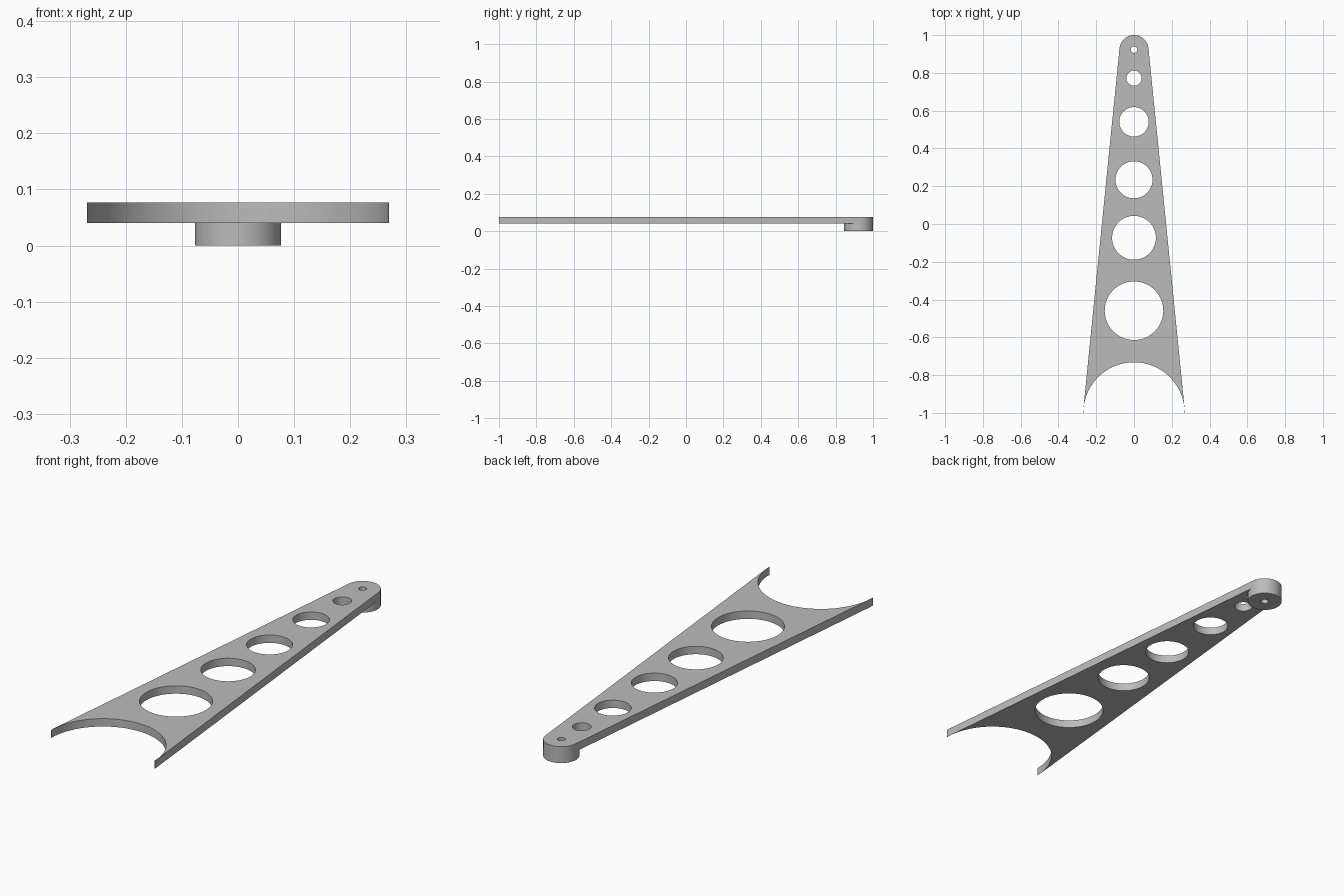
import bpy, bmesh
from math import sin, cos, asin, pi

if "Cube" in bpy.data.objects:
    bpy.data.objects.remove(bpy.data.objects["Cube"], do_unlink=True)

grey = bpy.data.materials.new("plain grey")
grey.use_nodes = True
colour = (0.5, 0.5, 0.5, 1)
grey.diffuse_color = colour
grey.node_tree.nodes["Principled BSDF"].inputs["Base Color"].default_value = colour

WIDE_Y, TIP_Y = -1.0, 0.923
WIDE_R, TIP_R, SCOOP_R = 0.269, 0.077, 0.268
PIN_R = 0.017


def arc(y, r, start, end, steps):
    """Points on an arc centred on x = 0."""
    angles = [start + (end - start) * i / steps for i in range(steps + 1)]
    return [(r * cos(a), y + r * sin(a)) for a in angles]


def circle(y, r):
    return arc(y, r, 0, 2 * pi, 64)[:-1]


def extruded(name, loops, bottom, top):
    """Flat shape, the first loop outside and the rest holes, given a thickness."""
    curve = bpy.data.curves.new(name, "CURVE")
    curve.dimensions = "2D"
    curve.fill_mode = "BOTH"
    curve.extrude = (top - bottom) / 2
    for loop in loops:
        spline = curve.splines.new("POLY")
        spline.points.add(len(loop) - 1)
        for point, (x, y) in zip(spline.points, loop):
            point.co = (x, y, 0, 1)
        spline.use_cyclic_u = True
    helper = bpy.data.objects.new(name + " outline", curve)
    bpy.context.scene.collection.objects.link(helper)
    mesh = bpy.data.meshes.new_from_object(
        helper.evaluated_get(bpy.context.evaluated_depsgraph_get()))
    bpy.data.objects.remove(helper, do_unlink=True)

    # Join caps to walls and face everything outward
    bm = bmesh.new()
    bm.from_mesh(mesh)
    bmesh.ops.remove_doubles(bm, verts=bm.verts, dist=0.00002)
    bmesh.ops.translate(bm, verts=bm.verts, vec=(0, 0, (bottom + top) / 2))
    bmesh.ops.recalc_face_normals(bm, faces=bm.faces)
    bm.to_mesh(mesh)
    bm.free()
    mesh.name = name
    mesh.materials.clear()
    mesh.materials.append(grey)
    obj = bpy.data.objects.new(name, mesh)
    bpy.context.scene.collection.objects.link(obj)
    bpy.ops.object.select_all(action="DESELECT")
    obj.select_set(True)
    bpy.context.view_layer.objects.active = obj
    bpy.ops.object.shade_smooth_by_angle(angle=pi / 6)
    return obj


# Tapered arm: straight sides tangent to both end circles, wide end scooped out
lean = asin((WIDE_R - TIP_R) / (TIP_Y - WIDE_Y))
outline = (arc(WIDE_Y, WIDE_R, 0, lean, 4)
           + arc(TIP_Y, TIP_R, lean, pi - lean, 32)
           + arc(WIDE_Y, WIDE_R, pi - lean, pi, 4)
           + arc(WIDE_Y, SCOOP_R, pi, 0, 64))

# Lightening holes, growing towards the wide end
holes = [(0.772, 0.04), (0.541, 0.078), (0.234, 0.098),
         (-0.073, 0.116), (-0.459, 0.155)]
pin_hole = circle(TIP_Y, PIN_R)
extruded("arm_plate", [outline, pin_hole] + [circle(y, r) for y, r in holes],
         0.04, 0.077)

# Round boss under the narrow end
extruded("pivot_boss", [circle(TIP_Y, TIP_R), pin_hole], 0, 0.04)
